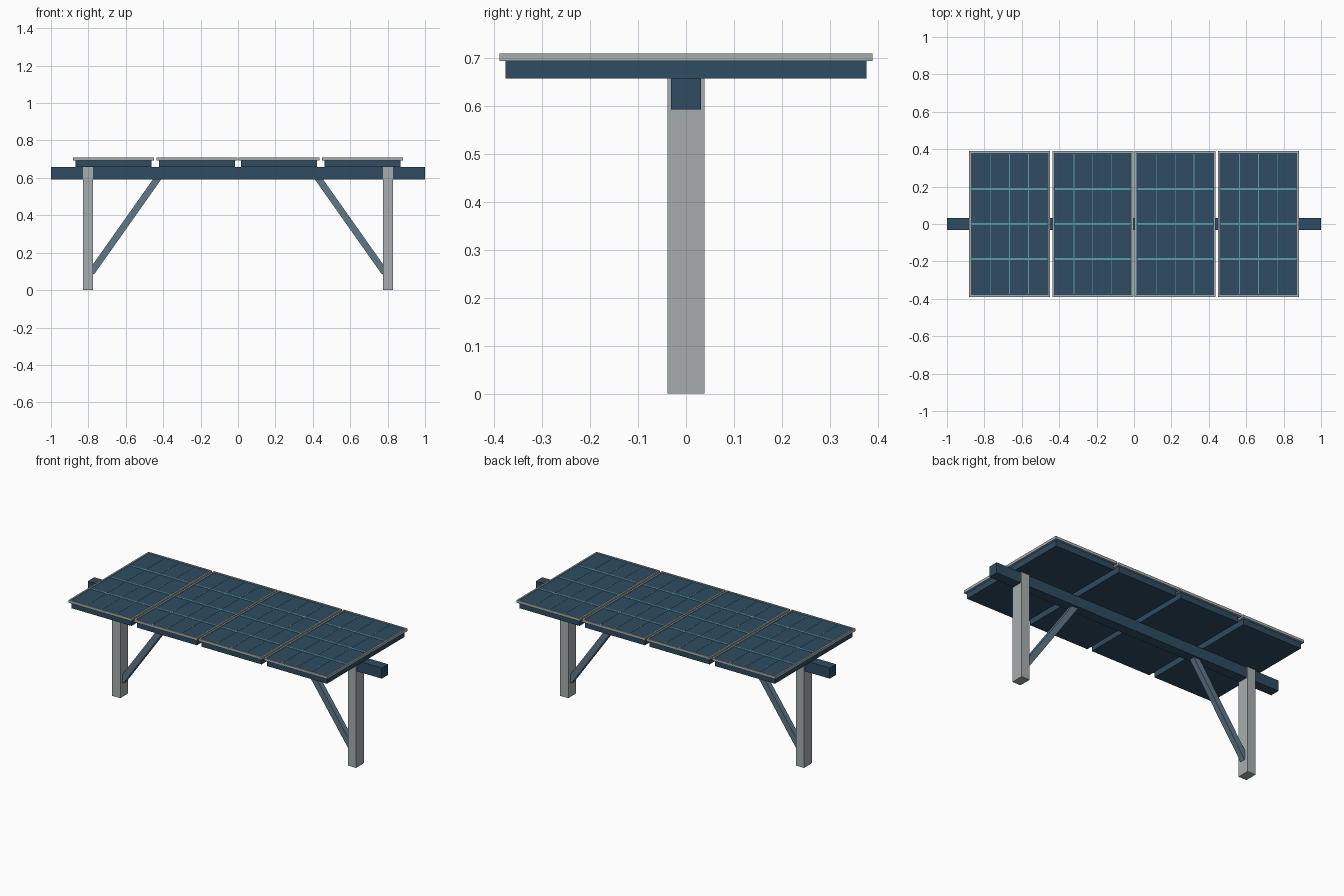
import bpy, bmesh, math
from mathutils import Matrix, Vector

cube = bpy.data.objects.get("Cube")
if cube:
    bpy.data.objects.remove(cube, do_unlink=True)


def material(name, srgb):
    rgba = [((c / 255 + 0.055) / 1.055) ** 2.4 for c in srgb] + [1]
    m = bpy.data.materials.new(name)
    m.diffuse_color = rgba
    m.use_nodes = True
    m.node_tree.nodes["Principled BSDF"].inputs["Base Color"].default_value = rgba
    return m


navy = material("navy blue", (46, 76, 97))
grey = material("light grey", (166, 173, 173))
steel = material("steel blue", (95, 119, 137))
teal = material("teal", (86, 160, 170))


def finish(name, bm, *mats):
    mesh = bpy.data.meshes.new(name)
    bm.to_mesh(mesh)
    bm.free()
    for m in mats:
        mesh.materials.append(m)
    obj = bpy.data.objects.new(name, mesh)
    bpy.context.collection.objects.link(obj)
    return obj


def add_box(bm, centre, size, turn=0.0):
    mat = (Matrix.Translation(centre) @ Matrix.Rotation(turn, 4, "Y")
           @ Matrix.Diagonal((*size, 1)))
    bmesh.ops.create_cube(bm, size=1, matrix=mat)


def box(name, centre, size, mat, turn=0.0):
    bm = bmesh.new()
    add_box(bm, centre, size, turn)
    return finish(name, bm, mat)


# Main beam along the table
BEAM_LOW, BEAM_TOP = 0.592, 0.657
box("beam", (0, 0, (BEAM_LOW + BEAM_TOP) / 2), (2, 0.062, BEAM_TOP - BEAM_LOW), navy)

# Posts and diagonal braces, one pair per end
for side, label in ((1, "left"), (-1, "right")):
    box(label + "_post", (side * 0.802, 0, BEAM_TOP / 2), (0.056, 0.077, BEAM_TOP), grey)
    foot = Vector((side * 0.785, 0, 0.093))
    head = Vector((side * 0.425, 0, 0.603))
    run = head - foot
    box(label + "_brace", (foot + head) / 2, (0.036, 0.034, run.length), steel,
        math.atan2(run.x, run.z))

# Four solar panels: backing tray, rimmed frame and cell lines
FRAME_W, FRAME_D, RIM = 0.433, 0.778, 0.014
TRAY_TOP, FRAME_TOP, SINK = 0.693, 0.709, 0.004
CELLS = 4
for i, x in enumerate((-0.665, -0.22, 0.22, 0.665), 1):
    box(f"panel_tray_{i}", (x, 0, (BEAM_TOP + TRAY_TOP) / 2),
        (0.407, 0.752, TRAY_TOP - BEAM_TOP), navy)

    # Frame with its glazed top sunk inside the rim
    bm = bmesh.new()
    add_box(bm, (x, 0, (TRAY_TOP + FRAME_TOP) / 2), (FRAME_W, FRAME_D, FRAME_TOP - TRAY_TOP))
    bm.normal_update()
    top = max(bm.faces, key=lambda f: f.calc_center_median().z)
    bmesh.ops.inset_individual(bm, faces=[top], thickness=RIM)
    glass = bmesh.ops.extrude_discrete_faces(bm, faces=[top])["faces"][0]
    bmesh.ops.translate(bm, verts=glass.verts, vec=(0, 0, -SINK))
    glass.material_index = 1
    finish(f"panel_frame_{i}", bm, grey, navy)

    # Thin lines dividing the cells
    bm = bmesh.new()
    w, d = FRAME_W - 2 * RIM, FRAME_D - 2 * RIM
    z = FRAME_TOP - SINK + 0.001
    for k in range(1, CELLS):
        t = k / CELLS - 0.5
        add_box(bm, (x, t * d, z), (w, 0.009, 0.002))
        add_box(bm, (x + t * w, 0, z - 0.0002), (0.004, d, 0.002))
    finish(f"panel_cell_lines_{i}", bm, teal)
